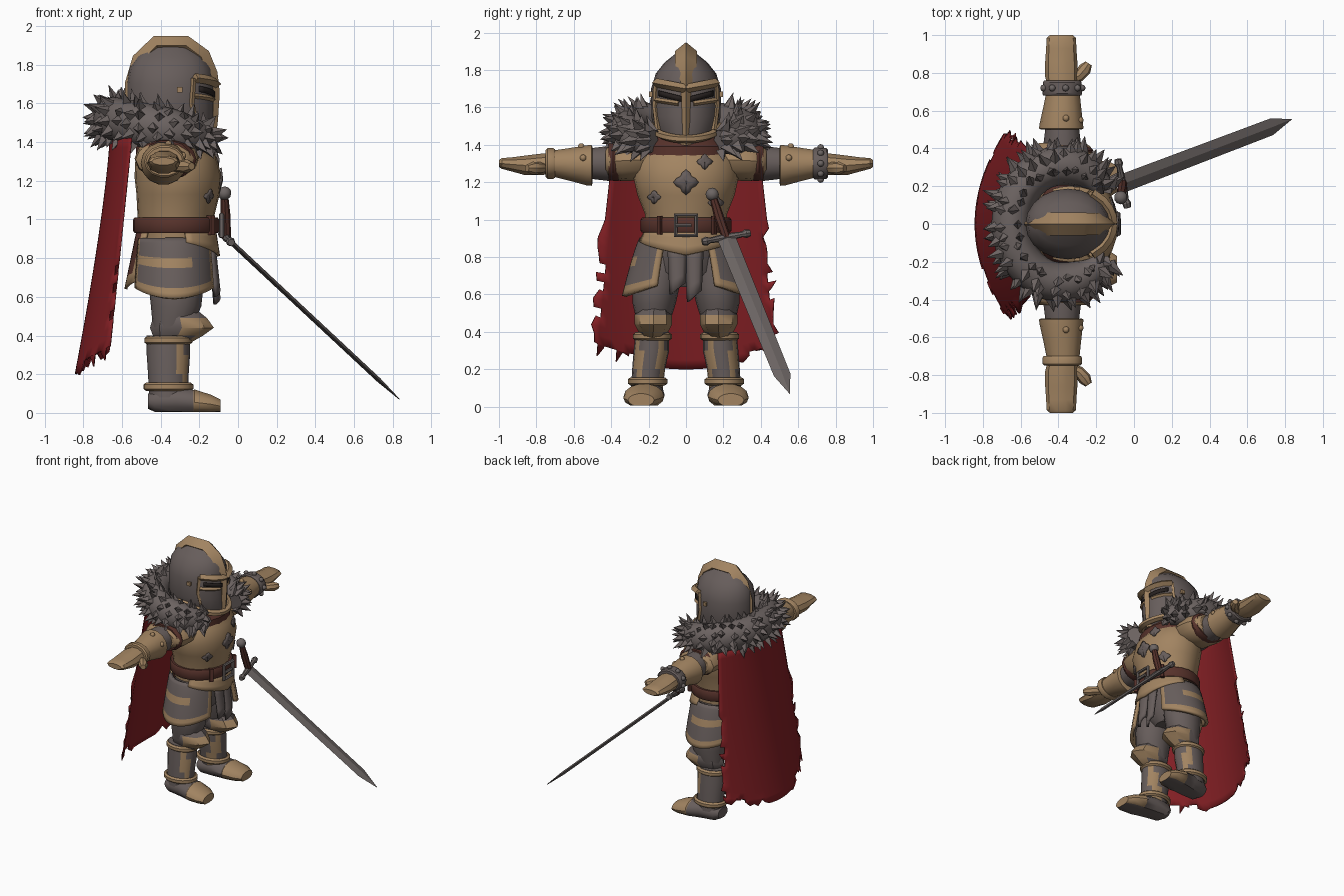
import bpy, bmesh, math, random
from mathutils import Vector as V

random.seed(4)
old = bpy.data.objects.get("Cube")
if old:
    bpy.data.objects.remove(old, do_unlink=True)


def material(name, rgb):
    m = bpy.data.materials.new(name)
    m.use_nodes = True
    m.diffuse_color = (*rgb, 1)
    bsdf = next(n for n in m.node_tree.nodes if n.type == 'BSDF_PRINCIPLED')
    bsdf.inputs["Base Color"].default_value = (*rgb, 1)
    bsdf.inputs["Roughness"].default_value = 0.8
    return m


TAN = material("tan plate", (0.36, 0.23, 0.12))
GRAY = material("gray iron", (0.135, 0.11, 0.105))
FUR = material("gray fur", (0.15, 0.125, 0.12))
RED = material("red cloth", (0.23, 0.014, 0.018))
BROWN = material("brown leather", (0.095, 0.032, 0.024))
DARK = material("dark slit", (0.02, 0.015, 0.014))
STEEL = material("sword steel", (0.15, 0.13, 0.125))


def finish(name, bm, mats, angle=35):
    """Turn a bmesh into an object, smooth with sharp edges kept."""
    bmesh.ops.recalc_face_normals(bm, faces=bm.faces[:])
    me = bpy.data.meshes.new(name)
    bm.to_mesh(me)
    bm.free()
    for m in mats:
        me.materials.append(m)
    for p in me.polygons:
        p.use_smooth = True
    me.set_sharp_from_angle(angle=math.radians(angle))
    ob = bpy.data.objects.new(name, me)
    bpy.context.scene.collection.objects.link(ob)
    return ob


def sweep(name, pts, mats, side=(0, 1, 0), axis=None, n=14, rule=None, closed=False, floor=None, angle=35):
    """Elliptic sections (x, y, z, a, b) along a path; a lies along side."""
    bm = bmesh.new()
    cs = [V(p[:3]) for p in pts]
    k, rings = len(pts), []
    for i, p in enumerate(pts):
        if closed:
            t = cs[(i + 1) % k] - cs[i - 1]
        else:
            t = cs[min(i + 1, k - 1)] - cs[max(i - 1, 0)]
        t = V(axis) if axis else t.normalized()
        u = V(side) - t * t.dot(V(side))
        u.normalize()
        w = t.cross(u)
        ring = []
        for j in range(n):
            a = math.tau * j / n
            co = cs[i] + u * p[3] * math.cos(a) + w * p[4] * math.sin(a)
            if floor is not None:
                co.z = max(co.z, floor)
            ring.append(bm.verts.new(co))
        rings.append(ring)
    for i in range(k if closed else k - 1):
        r, q = rings[i], rings[(i + 1) % k]
        for j in range(n):
            f = bm.faces.new((r[j], r[(j + 1) % n], q[(j + 1) % n], q[j]))
            if rule:
                f.material_index = rule(f.calc_center_median())
    if not closed:
        for r in (rings[0], rings[-1]):
            f = bm.faces.new(r)
            if rule:
                f.material_index = rule(f.calc_center_median())
    return finish(name, bm, mats, angle)


def sheet(name, fn, nu, nv, mats, rule=None, thick=0.015, keep=None):
    """Grid surface fn(u, v), u in -1..1 and v in 0..1, thickened."""
    bm = bmesh.new()
    g = [[bm.verts.new(fn(2 * i / nu - 1, j / nv)) for i in range(nu + 1)] for j in range(nv + 1)]
    for j in range(nv):
        for i in range(nu):
            u, v = (2 * i + 1) / nu - 1, (j + 0.5) / nv
            if keep and not keep(u, v):
                continue
            f = bm.faces.new((g[j][i], g[j][i + 1], g[j + 1][i + 1], g[j + 1][i]))
            f.material_index = rule(u, v) if rule else 0
    ob = finish(name, bm, mats)
    mod = ob.modifiers.new("thickness", 'SOLIDIFY')
    mod.thickness, mod.offset = thick, 0
    return ob


def balls(name, spots, r, mat):
    bm = bmesh.new()
    for s in spots:
        geo = bmesh.ops.create_icosphere(bm, subdivisions=2, radius=r)
        bmesh.ops.translate(bm, verts=geo["verts"], vec=s)
    return finish(name, bm, [mat])


def loop(cx, rx, ry, z, r, h, n=20):
    """Closed elliptical ring of sections in the horizontal plane."""
    return [(cx[0] + rx * math.cos(math.tau * i / n), cx[1] + ry * math.sin(math.tau * i / n), z, h, r) for i in range(n)]


Z, Y, X = (0, 0, 1), (0, 1, 0), (1, 0, 0)

# Torso, pelvis and neck
sweep("breastplate", [(-.32, 0, .9, .22, .19), (-.32, 0, 1.03, .22, .2), (-.31, 0, 1.13, .26, .215),
      (-.31, 0, 1.22, .28, .225), (-.32, 0, 1.32, .27, .21), (-.34, 0, 1.4, .2, .16)], [TAN], axis=Z, n=24)
sweep("pelvis", [(-.33, 0, .64, .1, .1), (-.33, 0, .72, .2, .16), (-.33, 0, .92, .21, .18)], [GRAY], axis=Z, n=18)
sweep("neck_collar", [(-.33, 0, 1.33, .25, .2), (-.33, 0, 1.39, .24, .2), (-.34, 0, 1.47, .16, .15)], [BROWN], axis=Z, n=18)
for name, y0, z0, s in (("chest_emblem", 0, 1.2, .055), ("left_flake", .16, 1.09, .035),
                        ("right_flake", -.17, 1.12, .03), ("upper_flake", .1, 1.31, .035)):
    def star(u, v, y0=y0, z0=z0, s=s):
        a, r = math.pi * u, s * v * (1 + .22 * math.cos(4 * math.pi * u))
        y, z = y0 + r * math.sin(a), z0 + r * math.cos(a)
        front = .225 - .25 * max(0, 1.2 - z) - .14 * max(0, z - 1.22)
        return (-.307 + front * math.sqrt(max(0, 1 - (y / .27) ** 2)), y, z)
    sheet(name, star, 16, 2, [GRAY], thick=.008)

# Belt with buckle
sweep("belt", [(-.32, 0, .93, .235, .215), (-.32, 0, .94, .242, .222), (-.32, 0, 1.0, .242, .222),
      (-.32, 0, 1.01, .235, .215)], [BROWN], axis=Z, n=24)
sweep("buckle", [(-.085, y, z, .014, .014) for y, z in ((-.055, .915), (.055, .915), (.055, 1.025), (-.055, 1.025))],
      [STEEL], side=X, closed=True, n=6)
sweep("buckle_pin", [(-.08, -.055, .97, .012, .012), (-.08, .03, .97, .012, .012)], [STEEL], side=X, n=6)
for y in (-.14, .15):
    sweep("belt_keeper", [(-.14, y, .92, .015, .022), (-.14, y, 1.02, .015, .022)], [BROWN], axis=Z, n=4)

# Fauld, cloth strips and back flap below the belt
sheet("front_fauld", lambda u, v: (-.33 + (.21 + .02 * v) * math.cos(1.3 * u), (.225 + .03 * v) * math.sin(1.3 * u),
      .94 - v * (.13 - .07 * abs(u))), 16, 3, [TAN])
for name, y0, w, end in (("left_strip", .045, .045, .59), ("right_strip", -.045, .05, .63)):
    sheet(name, lambda u, v, y0=y0, w=w, end=end: (-.125 + .025 * v - .02 * u * u, y0 + u * w * (1 - .25 * v),
          .86 + v * (end - .86) + .03 * u * v), 4, 4, [GRAY], thick=.02)
sheet("back_flap", lambda u, v: (-.52 - .06 * v + .05 * u * u, u * (.16 - .04 * v), .93 - .29 * v + .04 * abs(u) * v),
      8, 5, [BROWN, TAN], lambda u, v: int(v > .8 or abs(u) > .75))

# Helmet
HELM = [(1.39, -.31, .17, .11), (1.46, -.34, .215, .165), (1.55, -.35, .225, .185), (1.7, -.35, .225, .187),
        (1.78, -.35, .212, .162), (1.84, -.35, .175, .115), (1.9, -.35, .1, .04)]
sweep("helmet", [(c, 0, z, ry, rx) for z, c, rx, ry in HELM], [GRAY], axis=Z, n=20)
sweep("helmet_crest", [(x, 0, z, a, .05) for x, z, a in ((-.51, 1.44, .035), (-.535, 1.55, .05), (-.535, 1.7, .055),
      (-.5, 1.82, .06), (-.42, 1.9, .06), (-.27, 1.9, .06), (-.19, 1.84, .058), (-.155, 1.75, .05), (-.145, 1.66, .03))],
      [TAN], n=4)
sweep("nose_bar", [(-.14, 0, 1.72, .035, .04), (-.125, 0, 1.64, .024, .03), (-.13, 0, 1.5, .02, .025),
      (-.145, 0, 1.4, .03, .025)], [TAN], n=4)


def face(y, lift=0):
    return -.35 + (.225 + lift) * math.sqrt(max(0, 1 - (y / .19) ** 2))


sweep("chin_rim", [(-.335 + .215 * math.cos(a), .175 * math.sin(a), 1.5 - .07 * max(0, math.cos(a)), .022, .03)
      for a in [i * .2 - 2 for i in range(21)]], [TAN], side=Z, n=6)
for s, label in ((1, "left"), (-1, "right")):
    ys = (0, .04, .08, .12, .16)
    sweep(label + "_brow", [(face(y, .01), s * y, 1.7 + .2 * y, .024, .028) for y in ys], [TAN], side=Z, n=4)
    sweep(label + "_cheek_rim", [(face(y), s * y, 1.615 + .15 * y, .013, .014) for y in ys[1:]], [TAN], side=Z, n=4)
    sweep(label + "_cheek_edge", [(face(y), s * y, z, .014, .013) for y, z in ((.16, 1.73), (.165, 1.6), (.15, 1.48))],
          [TAN], n=4)
    sheet(label + "_eye_slit", lambda u, v, s=s: (face(.085 + .06 * u, .006), s * (.085 + .06 * u),
          1.675 - .03 * v + .015 * u), 6, 1, [DARK], thick=.006)
    sweep(label + "_helmet_rivet", [(-.3, s * .17, 1.67, .02, .02), (-.3, s * .197, 1.67, .02, .02)],
          [TAN], side=(1, 0, 1), n=4)

# Fur collar: an open ring covered in pointed tufts
arc = []
for i in range(25):
    a = math.radians(38 + i * 284 / 24)
    e = min(1, .6 + .12 * min(i, 24 - i))
    arc.append((-.38 + .27 * math.cos(a), .31 * math.sin(a), 1.465 - .055 * math.cos(a), .115 * e, .105 * e))
sweep("fur_collar", arc, [FUR], side=Z, n=12, angle=60)
bm = bmesh.new()
for i, (x, y, z, h, w) in enumerate(arc):
    out = V((x + .38, y * .85, 0)).normalized()
    along = V((-out.y, out.x, 0))
    for k, elev in enumerate((-65, -30, 0, 32, 68, 110)):
        b = math.radians(elev + random.uniform(-10, 10))
        nrm = out * math.cos(b) + V(Z) * math.sin(b)
        root = V((x, y, z)) + out * w * math.cos(b) * .8 + V(Z) * h * math.sin(b) * .8
        root += along * random.uniform(-.02, .02)
        tip = root + (nrm + out * .55 - V(Z) * .2).normalized() * random.uniform(.06, .1) + along * random.uniform(-.03, .03)
        cross = nrm.cross(along)
        base = [bm.verts.new(root + along * p * .036 + cross * q * .036) for p, q in ((1, 0), (0, 1), (-1, 0), (0, -1))]
        top = bm.verts.new(tip)
        for j in range(4):
            bm.faces.new((base[j], base[(j + 1) % 4], top))
finish("fur_tufts", bm, [FUR])


# Ragged cape
def cape(u, v):
    mid, edge = -.66 - .18 * v ** 1.3, -.55 - .115 * v
    y = u * (.385 + .125 * v)
    z = 1.42 - v * (1.22 - .1 * u * u)
    if v > .4 and abs(u) > .95:
        y += random.uniform(-.035, .015)
    if v > .97 and abs(u) > .3:
        z += random.uniform(-.02, .05)
    return (mid + (edge - mid) * u * u, y, z)


sheet("cape", cape, 30, 24, [RED], thick=.008,
      keep=lambda u, v: not (random.random() < .38 and ((abs(u) > .95 and v > .5) or (v > .95 and abs(u) > .45))))

for s, label in ((1, "left"), (-1, "right")):
    # Arms along y: shoulder, upper arm, cuff, hand
    def arm(part, rows, mats, n=14, rule=None):
        return sweep(label + part, [(x, s * y, z, a, b) for y, x, z, a, b in rows], mats, side=X, axis=Y, n=n, rule=rule)
    arm("_shoulder_plate", [(.18, -.35, 1.32, .13, .08), (.25, -.36, 1.32, .16, .11), (.34, -.37, 1.315, .165, .11),
        (.41, -.38, 1.31, .15, .09), (.43, -.38, 1.31, .12, .07)], [TAN], n=12)
    arm("_shoulder_strap", [(.36, -.37, 1.31, .14, .105), (.39, -.37, 1.31, .155, .105), (.415, -.37, 1.31, .13, .1)], [BROWN])
    arm("_upper_arm", [(.3, -.37, 1.3, .1, .09), (.42, -.38, 1.3, .1, .095), (.54, -.38, 1.3, .085, .08)], [GRAY])
    arm("_cuff", [(.5, -.385, 1.29, .105, .1), (.505, -.385, 1.29, .118, .112), (.53, -.385, 1.29, .115, .11),
        (.62, -.38, 1.295, .1, .09), (.72, -.375, 1.3, .085, .07)], [TAN])
    arm("_hand", [(.7, -.375, 1.3, .075, .058), (.78, -.385, 1.295, .085, .06), (.86, -.385, 1.29, .085, .055),
        (.93, -.385, 1.295, .08, .04), (.985, -.385, 1.3, .078, .03), (1, -.385, 1.3, .06, .02)], [TAN], n=10)
    sweep(label + "_thumb", [(-.35, s * .76, 1.28, .03, .03), (-.29, s * .785, 1.275, .032, .032),
          (-.26, s * .82, 1.275, .035, .035), (-.24, s * .85, 1.275, .02, .02)], [TAN], side=Z, n=8)
    balls(label + "_cuff_rivets", [(-.285, s * .55, 1.33), (-.36, s * .56, 1.39)], .018, TAN)
    if s > 0:
        arm("_bracelet", [(.68, -.38, 1.3, .1, .08), (.69, -.38, 1.3, .105, .088), (.75, -.38, 1.3, .102, .085),
            (.76, -.38, 1.3, .095, .075)], [GRAY])
        balls("bracelet_studs", [(-.38 + .105 * math.cos(i * .7), .72, 1.3 + .087 * math.sin(i * .7)) for i in range(9)], .018, STEEL)
    else:
        arm("_wrist_band", [(.7, -.38, 1.3, .1, .078), (.71, -.38, 1.3, .105, .084), (.74, -.38, 1.3, .105, .084),
            (.75, -.38, 1.3, .095, .075)], [TAN])

    # Hip plate with rim and cross band
    def tasset(u, v, s=s):
        a = math.radians(90 - 62 * u)
        drop = .25 + .06 * math.cos(u * 1.5)
        return (-.33 + (.2 + .02 * v) * math.cos(a), s * (.235 + .095 * v ** .8) * math.sin(a), .9 - v * drop)
    sheet(label + "_tasset", tasset, 20, 12, [GRAY, TAN],
          lambda u, v: int(v > .83 or abs(u) > .88 or .36 < v < .5 and u < .4), thick=.025)

    # Legs: thigh, knee, shin, boot
    def leg(part, rows, mats, n=16, rule=None):
        return sweep(label + part, [(x, s * y, z, a, b) for z, x, y, a, b in rows], mats, axis=Z, n=n, rule=rule)
    leg("_thigh", [(.82, -.33, .12, .11, .13), (.64, -.32, .16, .125, .14), (.55, -.32, .17, .115, .13),
        (.44, -.34, .175, .085, .1)], [GRAY])
    leg("_knee_plate", [(.53, -.31, .17, .08, .1), (.49, -.3, .175, .1, .14), (.44, -.29, .175, .1, .165),
        (.4, -.31, .175, .08, .13), (.36, -.33, .18, .05, .08)], [GRAY, TAN], n=8,
        rule=lambda c: int(c.x > -.28 and c.z < .48))
    leg("_shin", [(.4, -.36, .18, .09, .112), (.3, -.36, .185, .095, .112), (.2, -.36, .2, .088, .105),
        (.08, -.36, .21, .085, .1)], [GRAY, TAN],
        rule=lambda c, s=s: int(.045 < abs(abs(c.y) - .19) < .078 and c.x > -.36))
    for part, y, z, rx, ry in (("_shin_rim", .18, .375, .11, .09), ("_ankle_ring", .205, .135, .115, .092)):
        sweep(label + part, loop((-.36, s * y), rx, ry, z, .016, .022), [TAN], side=Z, closed=True, n=6)
    sweep(label + "_boot", [(x, s * y, z, a, b) for x, y, z, a, b in ((-.465, .2, .06, .06, .04), (-.43, .2, .06, .085, .065),
          (-.32, .21, .065, .095, .075), (-.23, .225, .055, .105, .065), (-.225, .225, .055, .109, .068),
          (-.14, .235, .045, .1, .05), (-.09, .24, .035, .07, .035))], [GRAY, TAN], axis=X, n=14, floor=.005,
          rule=lambda c: int(c.x > -.23 and c.z > .012))

# Sword hung at the belt
guard = V((-.06, .215, .905))
tip = V((.835, .555, .07))
flat = V((-.19, .95, .18))
sweep("sword_blade", [(*guard.lerp(tip, t), a, b) for t, a, b in ((0, .05, .013), (.88, .045, .012), (1, .002, .002))],
      [STEEL], side=flat, n=4, angle=15)
sweep("sword_guard", [(*(guard + flat * d), r, r) for d, r in ((-.135, .018), (-.11, .024), (-.09, .015), (0, .022),
      (.09, .015), (.11, .024), (.135, .018))], [STEEL], side=X, n=8)
sweep("sword_grip", [(*guard, .024, .024), (-.065, .175, 1.02, .026, .026), (-.07, .145, 1.12, .02, .02)], [BROWN], n=8)
balls("sword_pommel", [(-.07, .14, 1.135)], .036, STEEL)
